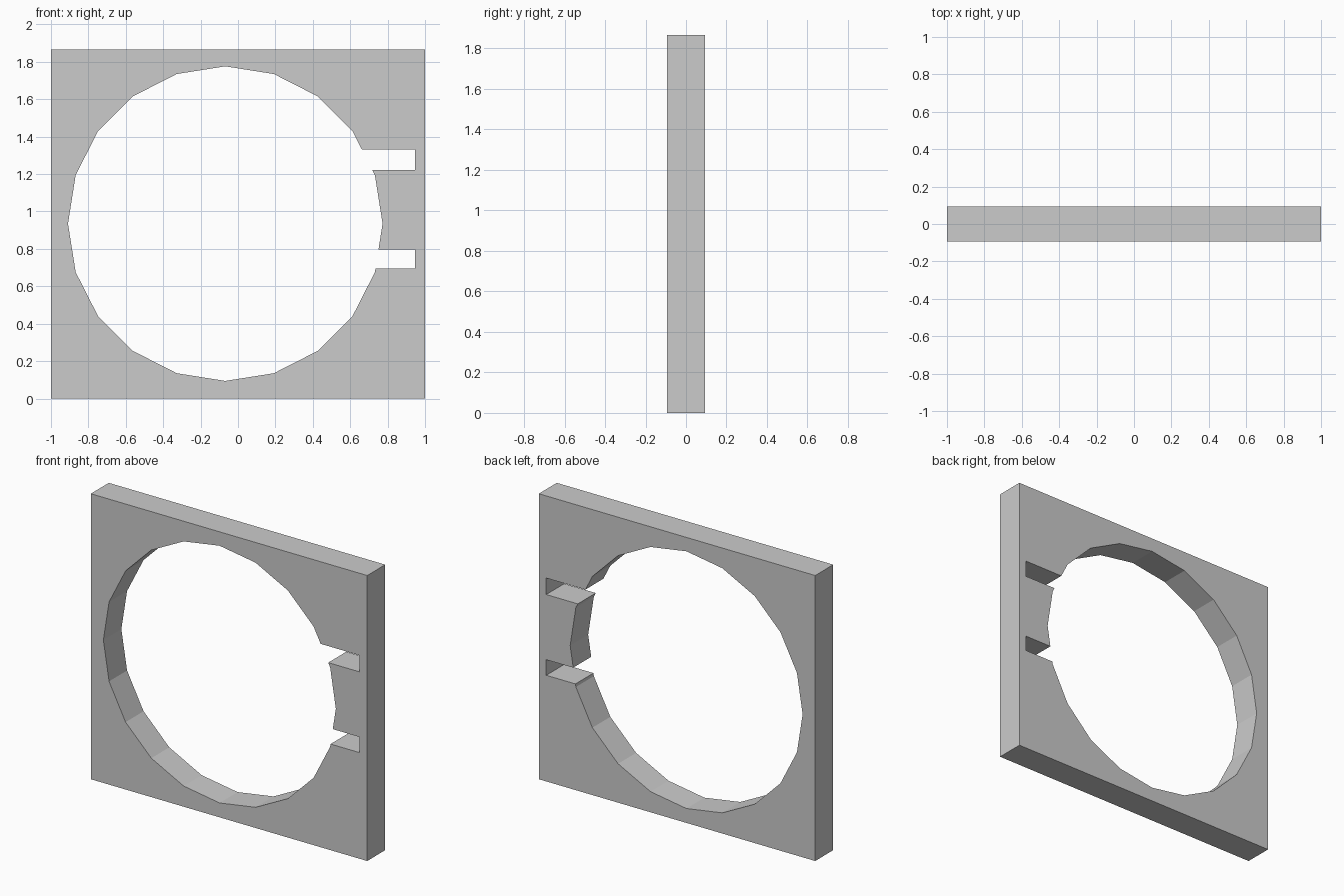
import bpy
import math

if "Cube" in bpy.data.objects:
    bpy.data.objects.remove(bpy.data.objects["Cube"])

W, H, T = 2.0, 1.867, 0.186       # plate width, height, thickness
HOLE_X, HOLE_Z, HOLE_R = -0.068, 0.935, 0.841
SLOT_END = 0.946


def box(name, x0, x1, z0, z1, depth):
    bpy.ops.mesh.primitive_cube_add(size=1, location=((x0 + x1) / 2, 0, (z0 + z1) / 2))
    ob = bpy.context.object
    ob.name = name
    ob.scale = (x1 - x0, depth, z1 - z0)
    bpy.ops.object.transform_apply(location=True, rotation=True, scale=True)
    return ob


def cut(target, cutter):
    mod = target.modifiers.new(cutter.name, 'BOOLEAN')
    mod.operation = 'DIFFERENCE'
    mod.solver = 'EXACT'
    mod.object = cutter
    bpy.context.view_layer.objects.active = target
    bpy.ops.object.modifier_apply(modifier=mod.name)
    bpy.data.objects.remove(cutter)


# square plate
plate = box("plate", -W / 2, W / 2, 0, H, T)

# 20-sided opening, with a corner pointing straight up and to each side
bpy.ops.mesh.primitive_cylinder_add(vertices=20, radius=HOLE_R, depth=1,
                                    location=(HOLE_X, 0, HOLE_Z),
                                    rotation=(math.pi / 2, 0, 0))
hole = bpy.context.object
hole.name = "hole_cutter"
cut(plate, hole)

# two slots running from the opening towards the right edge
for z0, z1 in ((1.222, 1.330), (0.694, 0.796)):
    cut(plate, box("slot_cutter", 0.3, SLOT_END, z0, z1, 1))
